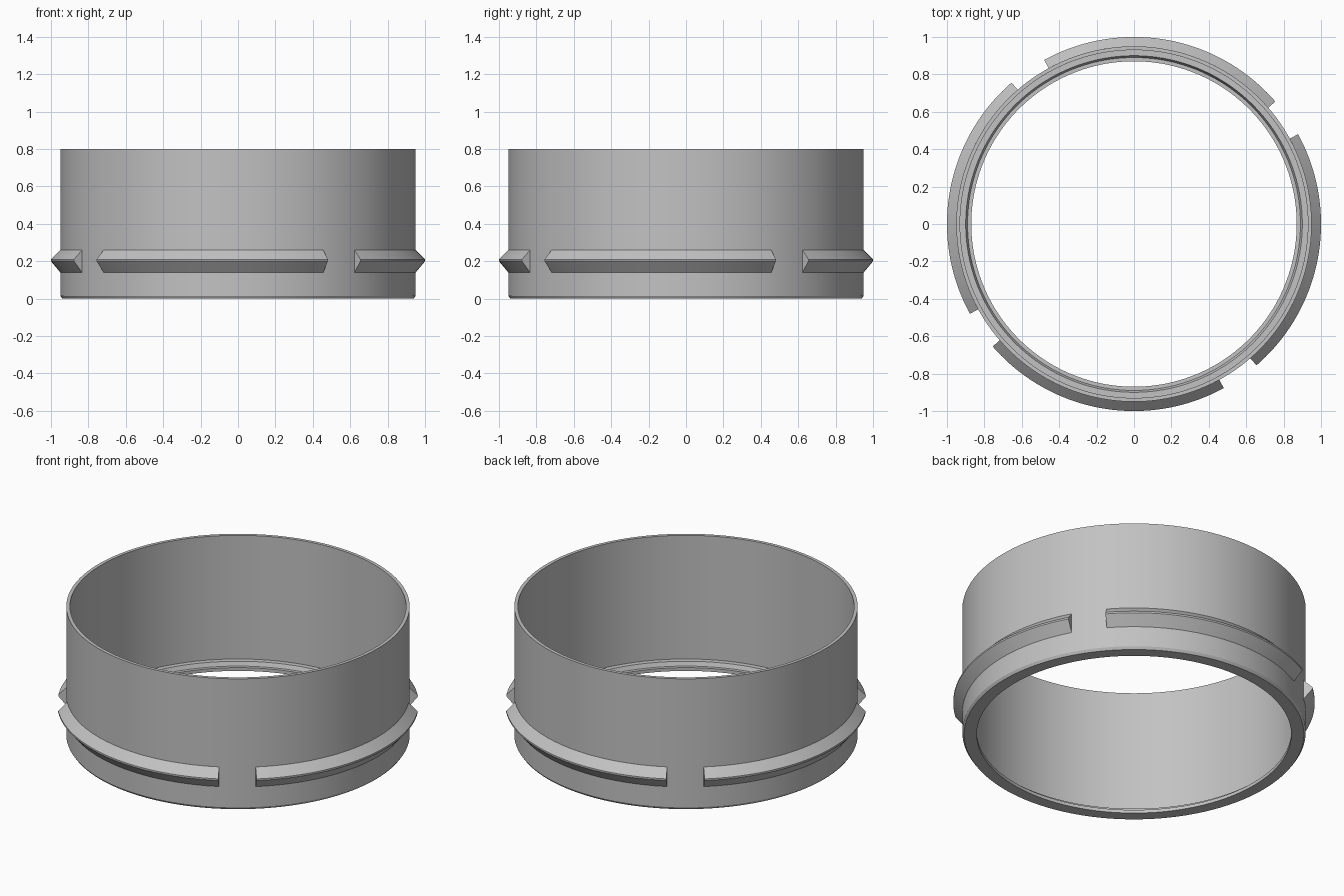
import bpy, bmesh, math

if "Cube" in bpy.data.objects:
    bpy.data.objects.remove(bpy.data.objects["Cube"])

grey = bpy.data.materials.new("grey plastic")
grey.diffuse_color = (0.54, 0.54, 0.54, 1)
grey.use_nodes = True
grey.node_tree.nodes["Principled BSDF"].inputs["Base Color"].default_value = grey.diffuse_color


def lathe(name, profile, start, end, steps):
    """Sweep a closed (radius, height) profile around z between two angles in degrees."""
    bm = bmesh.new()
    full = abs(end - start - 360) < 1e-6
    rings = []
    for i in range(steps if full else steps + 1):
        a = math.radians(start + (end - start) * i / steps)
        rings.append([bm.verts.new((r * math.cos(a), r * math.sin(a), z)) for r, z in profile])
    n = len(profile)
    for i in range(steps):
        a, b = rings[i], rings[(i + 1) % len(rings)]
        for j in range(n):
            k = (j + 1) % n
            bm.faces.new((a[j], b[j], b[k], a[k]))
    if not full:
        bm.faces.new(rings[0])
        bm.faces.new(rings[-1][::-1])
    bmesh.ops.recalc_face_normals(bm, faces=bm.faces)
    mesh = bpy.data.meshes.new(name)
    bm.to_mesh(mesh)
    bm.free()
    mesh.materials.append(grey)
    obj = bpy.data.objects.new(name, mesh)
    bpy.context.collection.objects.link(obj)
    bpy.ops.object.select_all(action='DESELECT')
    obj.select_set(True)
    bpy.context.view_layer.objects.active = obj
    bpy.ops.object.shade_smooth_by_angle(angle=math.radians(25))
    return obj


# Thin collar wall with a chamfered foot and a stepped inner lip
lathe("collar", [(0.94, 0), (0.95, 0.015), (0.95, 0.8), (0.93, 0.8), (0.93, 0.045),
                 (0.90, 0.045), (0.89, 0.02), (0.87, 0.02), (0.87, 0)], 0, 360, 180)

# Four wedge-shaped locking ridges around the outside
for q in range(4):
    lathe("locking_ridge_%d" % (q + 1),
          [(0.94, 0.14), (0.95, 0.14), (1.0, 0.20), (1.0, 0.21), (0.95, 0.26), (0.94, 0.26)],
          220.9 + 90 * q, 298.7 + 90 * q, 40)
